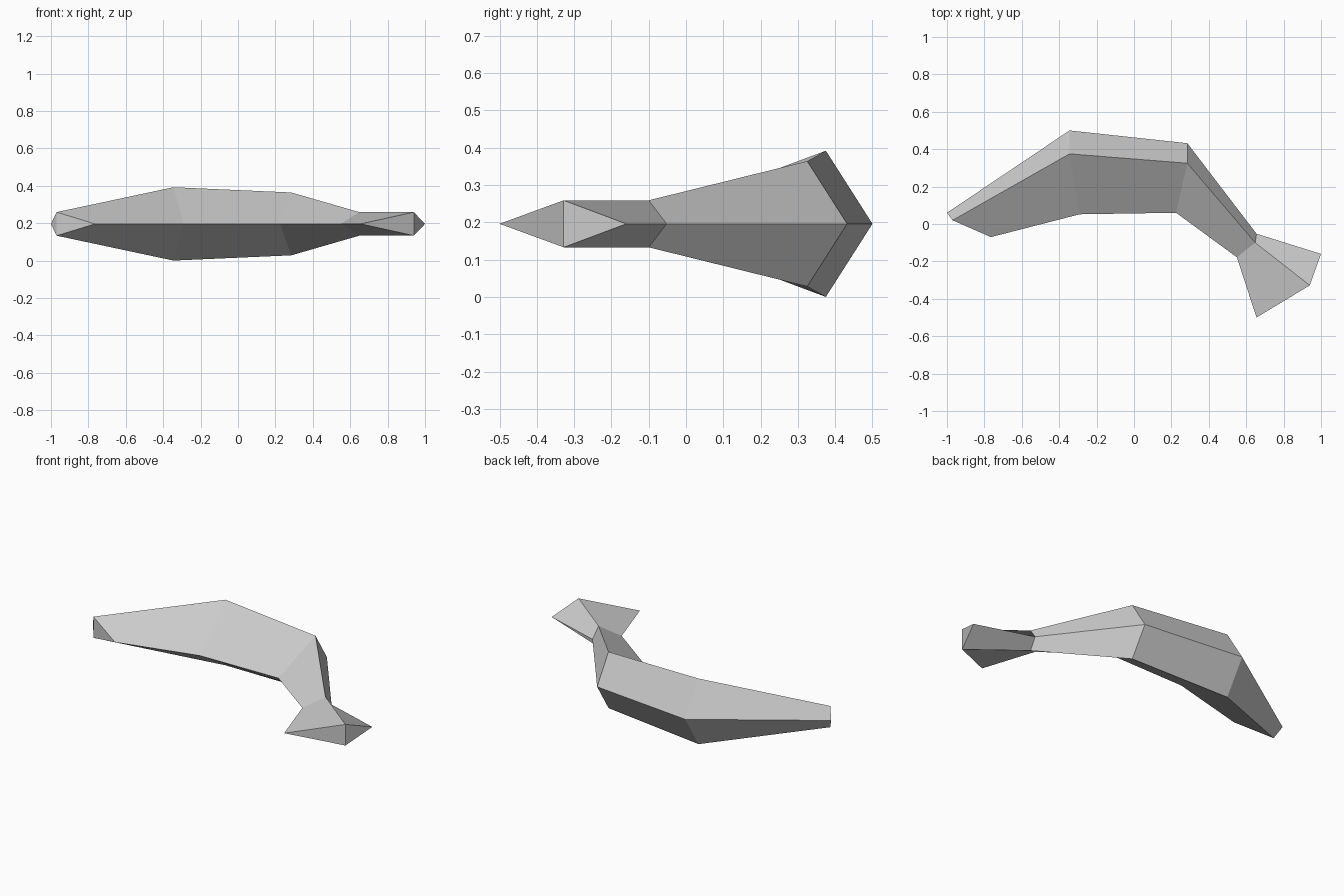
import bpy
import bmesh
from mathutils import Vector

if "Cube" in bpy.data.objects:
    bpy.data.objects.remove(bpy.data.objects["Cube"], do_unlink=True)

MID = 0.196  # height of the horizontal symmetry plane

# Diamond sections from the blunt end to the stem: outer, ridge, inner (x, y), half height
SECTIONS = [
    ((-1.0, 0.06), (-0.97, 0.02), (-0.765, -0.07), 0.063),
    ((-0.345, 0.5), (-0.345, 0.375), (-0.29, 0.052), 0.196),
    ((0.285, 0.432), (0.285, 0.325), (0.225, 0.06), 0.168),
    ((0.655, -0.052), (0.648, -0.1), (0.55, -0.178), 0.063),
    ((1.0, -0.16), (0.94, -0.328), (0.655, -0.5), 0.063),
]

# Plain grey skin
grey = bpy.data.materials.new("light_grey")
grey.use_nodes = True
colour = (0.6, 0.6, 0.6, 1.0)
grey.diffuse_color = colour
grey.node_tree.nodes["Principled BSDF"].inputs["Base Color"].default_value = colour

# Curved body: loft the diamond sections
bm = bmesh.new()
rings = []
for outer, ridge, inner, half in SECTIONS:
    points = [(outer, 0), (ridge, half), (inner, 0), (ridge, -half)]
    rings.append([bm.verts.new(Vector((*xy, MID + dz))) for xy, dz in points])

for a, b in zip(rings, rings[1:]):
    for i in range(4):
        j = (i + 1) % 4
        bm.faces.new((a[i], a[j], b[j], b[i]))

# End caps, each creased from top ridge to bottom ridge
for ring in (rings[0], rings[-1]):
    outer, top, inner, bottom = ring
    bm.faces.new((outer, top, bottom))
    bm.faces.new((top, inner, bottom))

bmesh.ops.recalc_face_normals(bm, faces=bm.faces)
mesh = bpy.data.meshes.new("curved_fruit")
bm.to_mesh(mesh)
bm.free()
mesh.materials.append(grey)
body = bpy.data.objects.new("curved_fruit", mesh)
bpy.context.collection.objects.link(body)
